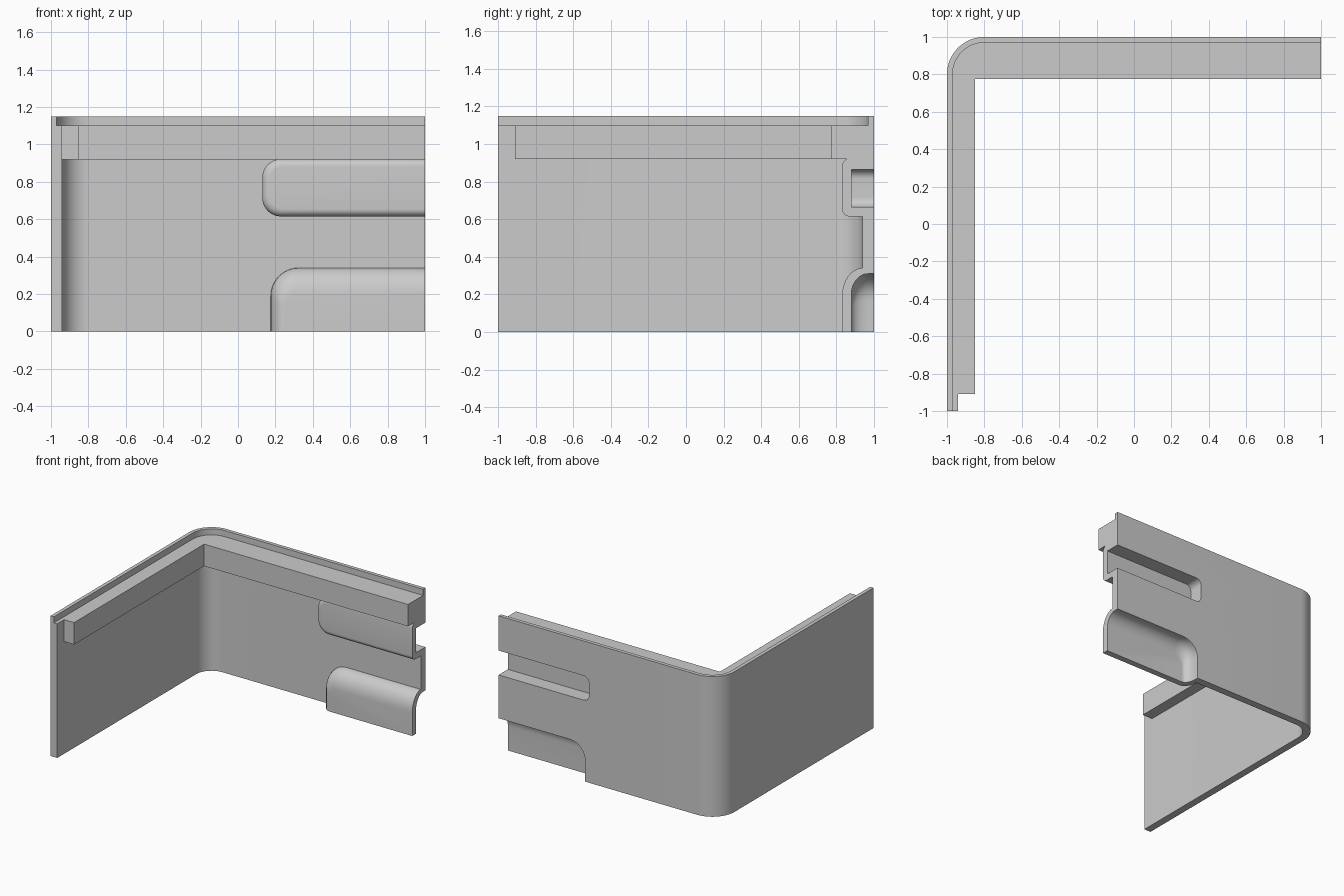
import bpy, bmesh
from math import sin, cos, pi

if "Cube" in bpy.data.objects:
    bpy.data.objects.remove(bpy.data.objects["Cube"])

grey = bpy.data.materials.new("plain grey")
grey.use_nodes = True
grey.diffuse_color = (0.6, 0.6, 0.6, 1)
grey.node_tree.nodes["Principled BSDF"].inputs["Base Color"].default_value = (0.6, 0.6, 0.6, 1)

END = 1.2  # parts overrun the open end and are trimmed together


def loft(name, rings):
    """Closed solid through matching rings of points."""
    bm = bmesh.new()
    loops = [[bm.verts.new(p) for p in ring] for ring in rings]
    n = len(loops[0])
    for a, b in zip(loops, loops[1:]):
        for i in range(n):
            j = (i + 1) % n
            bm.faces.new((a[i], a[j], b[j], b[i]))
    bm.faces.new(loops[0])
    bm.faces.new(loops[-1])
    bmesh.ops.recalc_face_normals(bm, faces=bm.faces)
    mesh = bpy.data.meshes.new(name)
    bm.to_mesh(mesh)
    bm.free()
    mesh.materials.append(grey)
    obj = bpy.data.objects.new(name, mesh)
    bpy.context.collection.objects.link(obj)
    return obj


def prism(name, outline, z0, z1):
    return loft(name, [[(x, y, z) for x, y in outline] for z in (z0, z1)])


def corner_path(d, start=-1.0):
    """L-shaped path set in by d from the outside, with a rounded corner."""
    r = 0.2 - d
    arc = [(-0.8 - r * cos(k * pi / 32), 0.8 + r * sin(k * pi / 32)) for k in range(17)]
    return [(-1 + d, start)] + arc + [(END, 1 - d)]


def bulge(name, x0, z0, z1, r, layers, kx=1.0):
    """Rounded slot shape; layers give depth y and edge inset."""
    rings = []
    for y, inset in layers:
        xa, za, zb = x0 + inset * kx, z0 + inset, z1 - inset
        q = max(r - inset * 0.6, 0.02)
        ring = [(END, y, za)]
        for k in range(11):
            a = k * pi / 20
            ring.append((xa + q - q * sin(a), y, za + q - q * cos(a)))
        for k in range(11):
            a = k * pi / 20
            ring.append((xa + q - q * cos(a), y, zb - q + q * sin(a)))
        rings.append(ring + [(END, y, zb)])
    return loft(name, rings)


def quarter(y0, y1, inset):
    """Quarter-round edge from y1 at the full outline to y0 at the inset."""
    return [(y0 + (y1 - y0) * (1 - sin(k * pi / 16)), inset * (1 - cos(k * pi / 16)))
            for k in range(9)]


def combine(target, other, operation):
    other.hide_render = True
    mod = target.modifiers.new(operation, "BOOLEAN")
    mod.operation, mod.object, mod.solver = operation, other, "EXACT"
    bpy.context.view_layer.objects.active = target
    bpy.ops.object.modifier_apply(modifier=mod.name)
    bpy.data.objects.remove(other)


# Wall and the support ledge along its inside
wall = prism("corner_wall", corner_path(0) + corner_path(0.06)[::-1], -0.1, 1.15)
ledge = prism("ledge", corner_path(0.03, -0.91) + [(END, 0.775), (-0.85, 0.775), (-0.85, -0.91)],
              0.92, 1.13)
combine(wall, ledge, "UNION")

# Inner bulges
upper = bulge("upper_bulge", 0.13, 0.615, 0.922, 0.1, [(0.96, 0)] + quarter(0.83, 0.87, 0.04))
lower = bulge("lower_bulge", 0.175, -0.6, 0.34, 0.15,
              [(0.96, 0)] + quarter(0.83, 0.94, 0.15), 0.5)
for part in (upper, lower):
    combine(wall, part, "UNION")

# Outer pockets behind the bulges
slot = bulge("slot_cutter", 0.18, 0.665, 0.865, 0.05, [(1.1, 0), (0.88, 0)])
recess = bulge("recess_cutter", 0.215, -0.6, 0.31, 0.14,
               [(1.1, 0), (0.99, 0)] + quarter(0.88, 0.97, 0.11), 0.5)
# Rebate that leaves a thin lip on top
rebate = prism("rebate_cutter", corner_path(0.03, -1.2) + [(END + 0.1, 0.97), (END + 0.1, 0.6),
               (-0.6, 0.6), (-0.6, -1.2)], 1.1, 1.3)
for part in (slot, recess, rebate):
    combine(wall, part, "DIFFERENCE")

# Trim the open end and the foot flat
trim = prism("trim_box", [(-1.5, -1.5), (1, -1.5), (1, 1.5), (-1.5, 1.5)], 0, 1.5)
combine(wall, trim, "INTERSECT")

bpy.ops.object.select_all(action="DESELECT")
wall.select_set(True)
bpy.context.view_layer.objects.active = wall
bpy.ops.object.shade_smooth_by_angle(angle=0.5)
